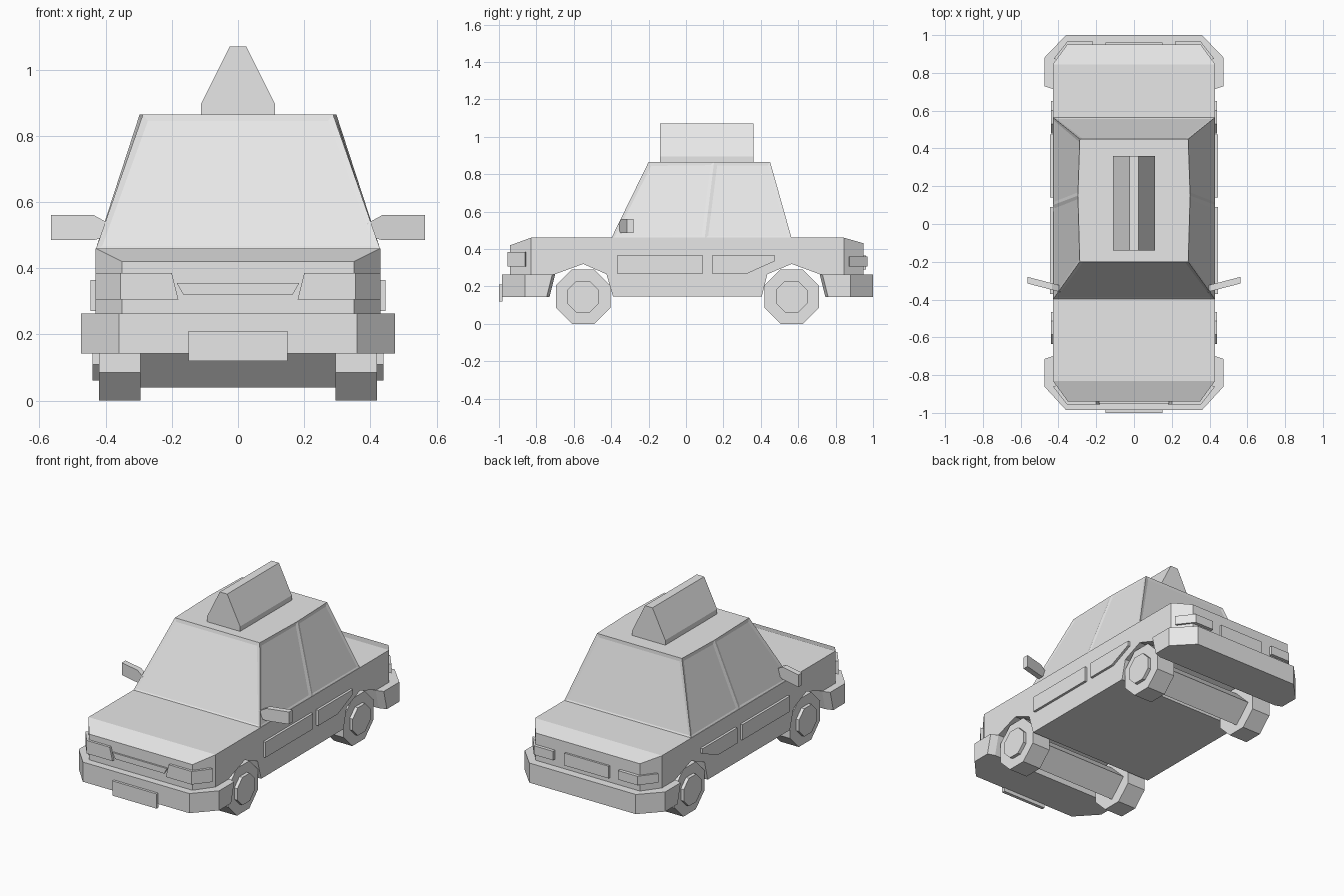
import bpy, bmesh
from math import cos, sin, pi
from mathutils import Vector

cube = bpy.data.objects.get("Cube")
if cube:
    bpy.data.objects.remove(cube, do_unlink=True)

paint = bpy.data.materials.new("light_grey")
paint.use_nodes = True
GREY = (0.8, 0.8, 0.8, 1)
paint.diffuse_color = GREY
paint.node_tree.nodes["Principled BSDF"].inputs["Base Color"].default_value = GREY


def loft(loop_a, loop_b):
    """Closed solid between two matching loops of points."""
    bm = bmesh.new()
    a = [bm.verts.new(p) for p in loop_a]
    b = [bm.verts.new(p) for p in loop_b]
    bm.faces.new(a)
    bm.faces.new(b)
    for i in range(len(a)):
        j = (i + 1) % len(a)
        bm.faces.new((a[i], a[j], b[j], b[i]))
    bmesh.ops.recalc_face_normals(bm, faces=bm.faces)
    return bm


def prism(outline, axis, lo, hi):
    """Extrude a 2D outline along one axis."""
    def place(p, d):
        return {"x": (d, *p), "y": (p[0], d, p[1]), "z": (*p, d)}[axis]
    return loft([place(p, lo) for p in outline], [place(p, hi) for p in outline])


def finish(name, bm, mirrored=False):
    bmesh.ops.recalc_face_normals(bm, faces=bm.faces)
    mesh = bpy.data.meshes.new(name)
    bm.to_mesh(mesh)
    bm.free()
    mesh.materials.append(paint)
    obj = bpy.data.objects.new(name, mesh)
    bpy.context.collection.objects.link(obj)
    if mirrored:
        obj.modifiers.new("Mirror", "MIRROR")
    return obj


def box(x, z):
    return [(-x, z[0]), (x, z[0]), (x, z[1]), (-x, z[1])]


def both_sides(half):
    """Complete a plan outline from its +x half."""
    return half + [(-x, y) for x, y in reversed(half)]


def octagon(cy, cz, apothem):
    r = apothem / cos(pi / 8)
    return [(cy + r * cos(pi / 8 + i * pi / 4), cz + r * sin(pi / 8 + i * pi / 4))
            for i in range(8)]


# Lower body with wheel arches, then chamfered corners
FLOOR, BELT = 0.145, 0.46
side = [(-0.94, FLOOR), (-0.73, FLOOR), (-0.70, 0.265), (-0.55, 0.32), (-0.425, 0.265),
        (-0.39, FLOOR), (0.405, FLOOR), (0.435, 0.265), (0.565, 0.32), (0.715, 0.265),
        (0.745, FLOOR), (0.95, FLOOR), (0.95, 0.43), (0.845, BELT), (-0.83, BELT),
        (-0.94, 0.42)]
body = prism(side, "x", -0.43, 0.43)
for end, y in ((-1, 0.83), (1, 0.845)):
    for s in (-1, 1):
        cut = bmesh.ops.bisect_plane(
            body, geom=body.verts[:] + body.edges[:] + body.faces[:],
            plane_co=Vector((0.43 * s, end * y, 0)),
            plane_no=Vector((0.11 * s, 0.08 * end, 0)).normalized(), clear_outer=True)
        rim = [e for e in cut["geom_cut"] if isinstance(e, bmesh.types.BMEdge)]
        bmesh.ops.holes_fill(body, edges=rim, sides=0)
finish("body", body)

# Cabin with shallow inset windows
base = both_sides([(0.43, -0.40), (0.43, 0.10), (0.43, 0.565)])
roof = both_sides([(0.287, -0.20), (0.297, 0.15), (0.287, 0.45)])
cabin = loft([(x, y, BELT - 0.004) for x, y in base], [(x, y, 0.865) for x, y in roof])
windows = [f for f in cabin.faces if abs(f.normal.z) < 0.8]
bmesh.ops.inset_individual(cabin, faces=windows, thickness=0.025, depth=-0.004)
finish("cabin", cabin)

# Roof sign
finish("roof_sign", prism([(-0.112, 0.86), (0.112, 0.86), (0.112, 0.895), (0.025, 1.07),
                           (-0.025, 1.07), (-0.112, 0.895)], "y", -0.14, 0.36))

# Bumpers, with ends slanting along the wheel arches
for name, half in (
        ("front_bumper", [(0.43, -0.70), (0.475, -0.715), (0.475, -0.86), (0.36, -0.985)]),
        ("rear_bumper", [(0.43, 0.715), (0.475, 0.73), (0.475, 0.88), (0.36, 1.0)])):
    bumper = prism(both_sides(half), "z", FLOOR - 0.002, 0.263)
    for v in bumper.verts:
        if v.co.z < 0.2 and abs(v.co.y) < 0.8:
            v.co.y += 0.03 if v.co.y > 0 else -0.03
    finish(name, bumper)

# Wrap-around lamps
headlight = prism([(0.18, -0.93), (0.18, -0.955), (0.355, -0.955), (0.43, -0.86),
                   (0.39, -0.85)], "z", 0.305, 0.385)
for v in headlight.verts:
    if v.co.x < 0.19 and v.co.z > 0.35:
        v.co.x += 0.02
finish("headlights", headlight, True)
finish("tail_lights", prism([(0.22, 0.94), (0.22, 0.97), (0.35, 0.97), (0.425, 0.875),
                             (0.39, 0.865)], "z", 0.305, 0.36), True)

# Grille and number plates
finish("grille", prism([(-0.165, 0.32), (0.165, 0.32), (0.185, 0.355), (-0.185, 0.355)],
                       "y", -0.95, -0.93))
finish("front_plate", prism(box(0.15, (0.12, 0.21)), "y", -1.0, -0.98))
finish("rear_plate", prism(box(0.15, (0.29, 0.365)), "y", 0.94, 0.962))

# Door panels
finish("front_door_panels", prism([(-0.37, 0.27), (0.09, 0.27), (0.09, 0.365),
                                   (-0.37, 0.365)], "x", 0.42, 0.445), True)
finish("rear_door_panels", prism([(0.14, 0.27), (0.33, 0.27), (0.475, 0.335),
                                  (0.475, 0.365), (0.14, 0.365)], "x", 0.42, 0.445), True)

# Wing mirrors, outer end swept back
wing = prism([(0.40, 0.495), (0.435, 0.485), (0.565, 0.485), (0.565, 0.56),
              (0.435, 0.56), (0.39, 0.535)], "y", -0.355, -0.32)
for v in wing.verts:
    v.co.y += (v.co.x - 0.41) * 0.26
finish("wing_mirrors", wing, True)

# Wheels, hubs and axles
for end, y in (("front", -0.55), ("rear", 0.565)):
    finish(end + "_wheels", prism(octagon(y, 0.145, 0.145), "x", 0.295, 0.42), True)
    finish(end + "_hubs", prism(octagon(y, 0.145, 0.085), "x", 0.41, 0.44), True)
    diamond = [(y - 0.105, 0.145), (y, 0.04), (y + 0.105, 0.145), (y, 0.25)]
    finish(end + "_axle", prism(diamond, "x", -0.296, 0.296))
